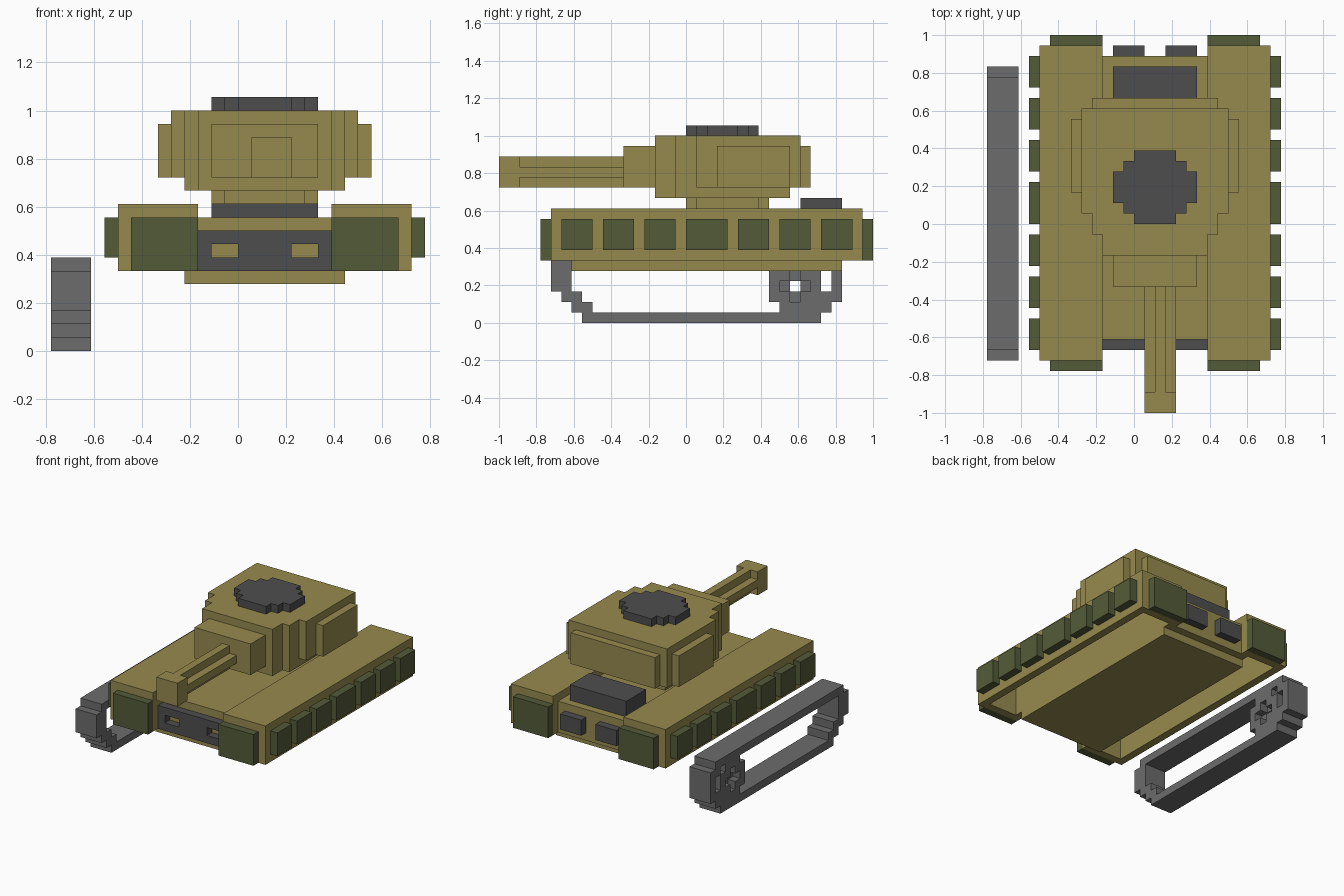
import bpy
import bmesh
from mathutils import Vector

if "Cube" in bpy.data.objects:
    bpy.data.objects.remove(bpy.data.objects["Cube"], do_unlink=True)

UNIT = 2 / 36                      # edge of one block
ORIGIN = Vector((14, 18, 0))       # block coordinates of the model centre


def material(name, r, g, b):
    mat = bpy.data.materials.new(name)
    mat.use_nodes = True
    mat.diffuse_color = (r, g, b, 1)
    mat.node_tree.nodes["Principled BSDF"].inputs["Base Color"].default_value = (r, g, b, 1)
    return mat


tan = material("tan armour", 0.305, 0.254, 0.076)
green = material("dark green plates", 0.088, 0.105, 0.040)
charcoal = material("charcoal metal", 0.076, 0.076, 0.078)
steel = material("grey track", 0.150, 0.150, 0.150)


def cells(boxes):
    """Blocks covered by boxes given as (x0, x1, y0, y1, z0, z1)."""
    return {(x, y, z) for x0, x1, y0, y1, z0, z1 in boxes
            for x in range(x0, x1) for y in range(y0, y1) for z in range(z0, z1)}


def part(name, mat, boxes, cuts=()):
    """One clean outer skin around the union of boxes minus the cuts."""
    solid = cells(boxes) - cells(cuts)
    bm = bmesh.new()
    verts = {}

    def corner(p):
        if p not in verts:
            verts[p] = bm.verts.new((Vector(p) - ORIGIN) * UNIT)
        return verts[p]

    for c in solid:
        for axis in range(3):
            u, v = (axis + 1) % 3, (axis + 2) % 3
            for side in (0, 1):
                near = list(c)
                near[axis] += 2 * side - 1
                if tuple(near) in solid:
                    continue
                ring = []
                for a, b in ((0, 0), (1, 0), (1, 1), (0, 1)):
                    p = list(c)
                    p[axis] += side
                    p[u] += a
                    p[v] += b
                    ring.append(corner(tuple(p)))
                bm.faces.new(ring if side else ring[::-1])
    bmesh.ops.dissolve_limit(bm, angle_limit=0.01, verts=bm.verts[:], edges=bm.edges[:])
    mesh = bpy.data.meshes.new(name)
    bm.to_mesh(mesh)
    bm.free()
    mesh.materials.append(mat)
    obj = bpy.data.objects.new(name, mesh)
    bpy.context.collection.objects.link(obj)
    return obj


def mirrored(box, centre=16):
    """The box and its twin across the hull's middle plane."""
    x0, x1, *rest = box
    return [box, (2 * centre - x1, 2 * centre - x0, *rest)]


# Hull: raised side sponsons, lower deck, belly, and open wells for the tracks
part("hull", tan,
     mirrored((5, 11, 5, 35, 6, 11)) + [(11, 21, 7, 34, 6, 10), (10, 22, 7, 33, 5, 6)],
     mirrored((6, 10, 6, 34, 6, 10)))

# Front grille with two openings that show the hull as lamps
part("front_grille", charcoal, [(11, 21, 6, 7, 6, 9)], mirrored((12, 14, 6, 7, 7, 8)))

# Engine cover and exhausts
part("engine_cover", charcoal, [(12, 20, 29, 33, 10, 12)])
for label, box in zip(("right", "left"), mirrored((12, 15, 34, 35, 7, 9))):
    part(label + "_exhaust", charcoal, [box])

# End plates on the sponsons
for end, y in (("front", 4), ("rear", 35)):
    for label, box in zip(("right", "left"), mirrored((6, 11, y, y + 1, 6, 10))):
        part(f"{end}_{label}_plate", green, [box])

# Row of side plates, the middle one longer
y = 6
for i in range(7):
    length = 4 if i == 3 else 3
    for label, box in zip(("right", "left"), mirrored((4, 5, y, y + length, 7, 10))):
        part(f"{label}_side_plate_{i + 1}", green, [box])
    y += length + 1

# Turret
part("turret_neck", tan, [(12, 20, 19, 25, 11, 12), (13, 19, 18, 26, 11, 12)])
part("turret", tan, [
    (11, 21, 15, 17, 12, 18), (10, 22, 17, 19, 12, 18),
    (9, 23, 19, 29, 13, 18), (10, 22, 19, 28, 12, 13)])
part("turret_rear_plate", tan, [(10, 22, 29, 30, 13, 17)])
for label, box in zip(("right", "left"), mirrored((8, 9, 21, 28, 13, 17))):
    part(label + "_turret_plate", tan, [box])
part("hatch", charcoal, [(14, 18, 18, 25, 18, 19), (13, 19, 19, 24, 18, 19),
                         (12, 20, 20, 23, 18, 19)])

# Gun: mantlet, cross-shaped barrel, square muzzle
part("mantlet", tan, [(12, 20, 12, 15, 13, 17)])
part("gun_barrel", tan, [(16, 17, 2, 12, 13, 16), (15, 18, 2, 12, 14, 15),
                         (15, 18, 0, 2, 13, 16)])

# Detached track: stepped loop with a drive wheel inside its rear end
rows = [(8, 31, 0, 1), (7, 9, 1, 2), (6, 8, 2, 3), (5, 7, 3, 6), (6, 32, 6, 7),
        (30, 32, 1, 2), (31, 33, 2, 3), (32, 33, 3, 5), (31, 33, 5, 6),
        (26, 31, 2, 5), (27, 30, 1, 6)]
hub = [(0, 3, 28, 29, 3, 4)]
for x in (0, 2):
    hub += [(x, x + 1, 27, 30, 3, 4), (x, x + 1, 28, 29, 2, 5)]
part("track", steel, [(0, 3, *row) for row in rows], hub)
